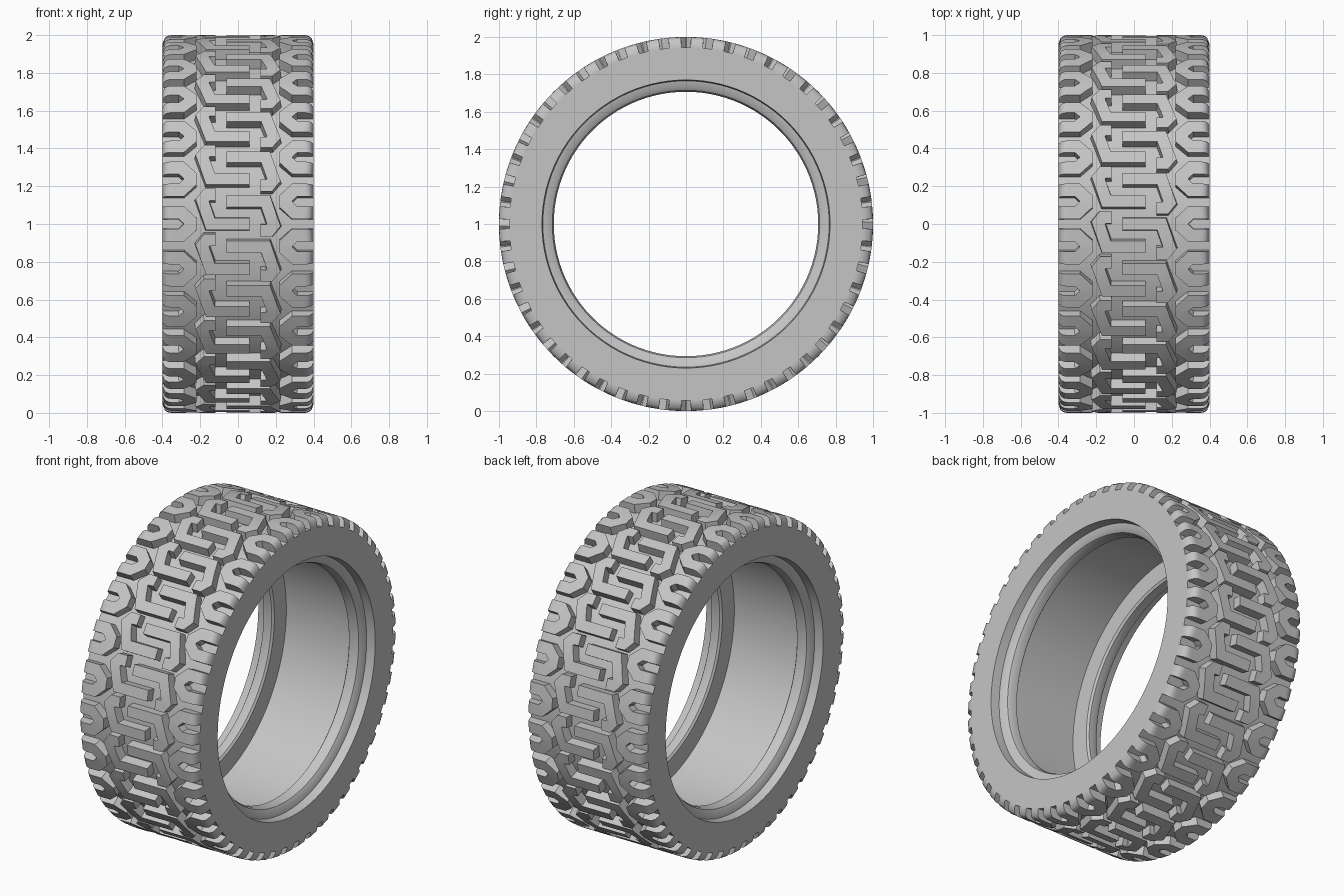
import bpy, bmesh, math
from mathutils import Vector

cube = bpy.data.objects.get("Cube")
if cube:
    bpy.data.objects.remove(cube)

REPEATS = 26
PITCH = 2 * math.pi / REPEATS
HALF_WIDTH, BASE_R, SHOULDER = 0.4, 0.945, 0.045
GREY = (0.56, 0.56, 0.56, 1)

rubber = bpy.data.materials.new("grey rubber")
rubber.use_nodes = True
rubber.diffuse_color = GREY
rubber.node_tree.nodes["Principled BSDF"].inputs["Base Color"].default_value = GREY


def finish(name, bm):
    bmesh.ops.recalc_face_normals(bm, faces=bm.faces)
    mesh = bpy.data.meshes.new(name)
    bm.to_mesh(mesh)
    bm.free()
    mesh.materials.append(rubber)
    obj = bpy.data.objects.new(name, mesh)
    bpy.context.collection.objects.link(obj)
    bpy.ops.object.select_all(action='DESELECT')
    obj.select_set(True)
    bpy.context.view_layer.objects.active = obj
    bpy.ops.object.shade_smooth_by_angle(angle=math.radians(30))


def on_wheel(x, angle, r):
    return Vector((x, -r * math.cos(angle), 1 + r * math.sin(angle)))


def tread_radius(x):
    # Flat tread with rounded shoulders
    d = max(0, abs(x) - (HALF_WIDTH - SHOULDER))
    return 1 - SHOULDER + math.sqrt(max(0, SHOULDER ** 2 - d * d))


def side_points(path, offset):
    # Mitred offset of an open path
    out = []
    for i, p in enumerate(path):
        dirs = [(path[j + 1] - path[j]).normalized() for j in (i - 1, i) if 0 <= j < len(path) - 1]
        normals = [Vector((-d.y, d.x)) for d in dirs]
        mid = sum(normals, Vector((0, 0))).normalized()
        out.append(p + mid * (offset / mid.dot(normals[0])))
    return out


def add_rib(bm, path, width, flare, start_angle):
    # Raised rib with sloping walls that follows the wheel's curve
    path = [Vector(p) for p in path]
    sides = [side_points(path, o) for o in (width / 2 + flare, width / 2, -width / 2, -width / 2 - flare)]
    rings = []
    for i in range(len(path) - 1):
        steps = max(2, math.ceil((path[i + 1] - path[i]).length / 0.012))
        for k in range(steps + (i == len(path) - 2)):
            ring = []
            for n, side in enumerate(sides):
                p = side[i].lerp(side[i + 1], k / steps)
                x = max(-HALF_WIDTH, min(HALF_WIDTH, p.x))
                r = tread_radius(x) if n in (1, 2) else BASE_R - 0.006
                ring.append(bm.verts.new(on_wheel(x, start_angle + p.y, r)))
            rings.append(ring)
    for a, b in zip(rings, rings[1:]):
        for n in range(3):
            bm.faces.new((a[n], a[n + 1], b[n + 1], b[n]))
    bm.faces.new(rings[0])
    bm.faces.new(rings[-1])


def tread(name, path, width, flare):
    # Each rib and its half-turned twin repeat round the wheel
    bm = bmesh.new()
    for i in range(REPEATS):
        for turn in (1, -1):
            add_rib(bm, [(x * turn, y * turn) for x, y in path], width, flare, (i + 0.25) * PITCH)
    finish(name, bm)


# Carcass: closed profile of (x, radius), mirrored and spun round the axle
half = [(0.4, BASE_R), (0.4, 0.77), (0.345, 0.765), (0.338, 0.735), (0.325, 0.715),
        (0.305, 0.707), (0.265, 0.707), (0.255, 0.72), (0.25, 0.83)]
profile = half + [(-x, r) for x, r in reversed(half)]
SEGMENTS = REPEATS * 4
bm = bmesh.new()
rings = [[bm.verts.new(on_wheel(x, 2 * math.pi * s / SEGMENTS, r)) for x, r in profile]
         for s in range(SEGMENTS)]
for s in range(SEGMENTS):
    a, b = rings[s], rings[(s + 1) % SEGMENTS]
    for n in range(len(profile)):
        m = (n + 1) % len(profile)
        bm.faces.new((a[n], a[m], b[m], b[n]))
finish("tire_carcass", bm)

# Shoulder hooks open to the sidewall; centre hooks interlock in pairs
q = PITCH / 4
shoulder_hook = [(0.4, 2 * q), (0.3, 2 * q), (0.255, 1.3 * q), (0.255, 0.7 * q), (0.3, 0), (0.4, 0)]
centre_hook = [(-0.118, 0.096), (-0.165, 0.096), (-0.189, 0.066), (-0.146, -q), (0.062, -q)]
tread("shoulder_ribs", shoulder_hook, 0.068, 0.002)
tread("centre_ribs", centre_hook, 0.064, 0.005)
